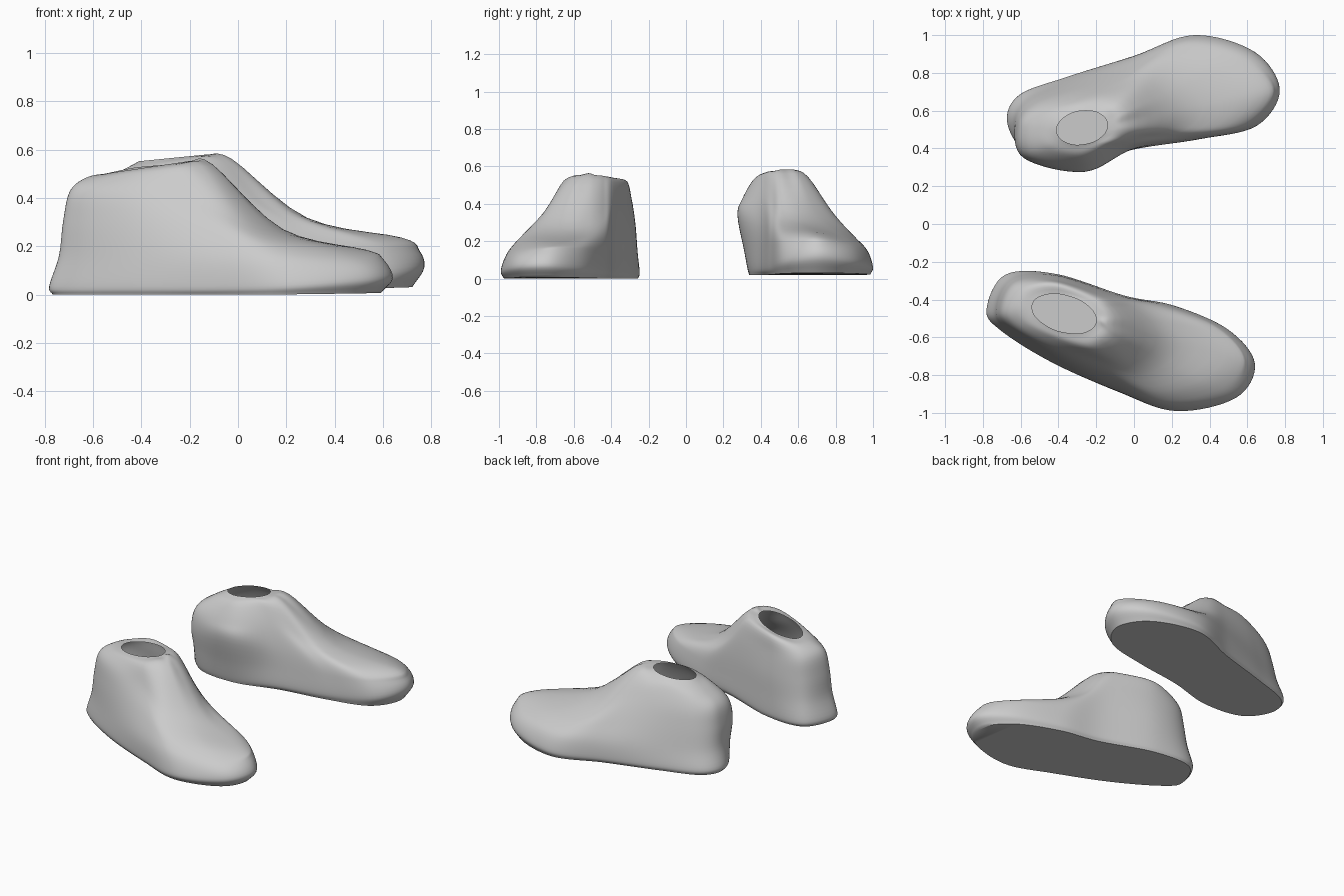
import bpy, bmesh, math
from mathutils import Vector

if "Cube" in bpy.data.objects:
    bpy.data.objects.remove(bpy.data.objects["Cube"])

# Each shoe is a loft of 12 meridians running from the sole edge up to the ankle opening.
# Order: heel, outer side to toe tip, inner side back. y is measured outward.
HOLE_ANGLES = [180, 145, 105, 65, 35, 15, 0, -15, -35, -65, -105, -145]
STEPS_UP, STEPS_ROUND = 5, 8


def catmull(a, b, c, d, t):
    return 0.5 * (2 * b + (c - a) * t + (2 * a - 5 * b + 4 * c - d) * t * t
                  + (3 * b - a - 3 * c + d) * t ** 3)


def smooth_open(pts, steps):
    p = [2 * pts[0] - pts[1]] + pts + [2 * pts[-1] - pts[-2]]
    out = [catmull(*p[i:i + 4], k / steps) for i in range(len(pts) - 1) for k in range(steps)]
    return out + [pts[-1]]


def smooth_closed(pts, steps):
    n = len(pts)
    return [catmull(*[pts[(i + j) % n] for j in (-1, 0, 1, 2)], k / steps)
            for i in range(n) for k in range(steps)]


def make_shoe(name, side, outline, profiles, hole, base, lift):
    hx, hy, rx, ry, skew, hz, slope = hole
    centre = sum((Vector((x, y, 0)) for x, y in outline), Vector()) / len(outline)
    toe_x = max(x for x, y in outline)
    meridians = []
    for (x, y), prof, ang in zip(outline, profiles, HOLE_ANGLES):
        a = math.radians(ang)
        dx = rx * math.cos(a)
        rim = Vector((hx + dx, hy + ry * math.sin(a) + skew * dx, hz + slope * dx))
        edge = Vector((x, y, 0))
        toe = max(0.0, 1 - (toe_x - x) / 0.7) ** 2
        inward = (centre - edge).normalized()
        # sole edge, widest lip, upper, opening rim
        pts = [edge + inward * (0.015 + 0.035 * toe) + Vector((0, 0, base + 0.2 * lift * toe)),
               edge + Vector((0, 0, base + 0.035 + lift * toe))]
        for f, z in prof:
            p = edge.lerp(rim, f)
            p.z = z
            pts.append(p)
        meridians.append(smooth_open(pts + [rim], STEPS_UP))

    bm = bmesh.new()
    rings = []
    for level in zip(*meridians):
        ring = smooth_closed(list(level), STEPS_ROUND)
        rings.append([bm.verts.new((p.x, p.y * side, max(p.z, 0))) for p in ring])
    n = len(rings[0])
    # upper
    for lo, hi in zip(rings, rings[1:]):
        for i in range(n):
            j = (i + 1) % n
            bm.faces.new((lo[i], lo[j], hi[j], hi[i]))
    # sole: strips across from outer to inner edge
    s = rings[0]
    for i in range(n // 2):
        quad = [s[i], s[i + 1], s[n - i - 1], s[(n - i) % n]]
        bm.faces.new(list(dict.fromkeys(quad))[::-1])
    bmesh.ops.recalc_face_normals(bm, faces=bm.faces)
    # outward normals: the sole must face down
    bm.normal_update()
    sole_face = min(bm.faces, key=lambda f: f.calc_center_median().z)
    if sole_face.normal.z > 0:
        bmesh.ops.reverse_faces(bm, faces=bm.faces)
    me = bpy.data.meshes.new(name)
    bm.to_mesh(me)
    bm.free()
    ob = bpy.data.objects.new(name, me)
    bpy.context.collection.objects.link(ob)
    bpy.ops.object.select_all(action='DESELECT')
    ob.select_set(True)
    bpy.context.view_layer.objects.active = ob
    bpy.ops.object.shade_smooth_by_angle(angle=math.radians(50))


# right shoe, flat on the ground
make_shoe(
    "right_shoe", -1,
    [(-.78, .45), (-.71, .56), (-.44, .73), (-.09, .885), (.22, .99), (.54, .92),
     (.64, .74), (.50, .56), (.22, .435), (-.05, .38), (-.41, .265), (-.68, .268)],
    [[(.17, .16), (.24, .30), (.36, .43), (.65, .485)],
     [(.12, .16), (.20, .30), (.33, .42), (.65, .48)],
     [(.07, .15), (.22, .30), (.43, .42), (.75, .50)],
     [(.04, .15), (.27, .28), (.54, .40), (.76, .52)],
     [(.07, .13), (.20, .20), (.50, .32), (.83, .53)],
     [(.05, .13), (.20, .19), (.55, .285), (.86, .53)],
     [(.05, .15), (.13, .185), (.54, .27), (.89, .54)],
     [(.05, .15), (.15, .195), (.52, .29), (.85, .53)],
     [(.04, .13), (.15, .22), (.45, .34), (.78, .53)],
     [(.03, .14), (.12, .28), (.32, .42), (.60, .53)],
     [(.04, .15), (.11, .28), (.30, .42), (.48, .52)],
     [(.15, .16), (.25, .30), (.36, .42), (.62, .49)]],
    (-.37, .475, .17, .10, .2, .527, .15), 0.0, 0.035)

# left shoe, toe slightly raised and ankle leaning inward
make_shoe(
    "left_shoe", 1,
    [(-.67, .53), (-.61, .68), (-.35, .78), (0, .89), (.32, 1.0), (.64, .91),
     (.77, .71), (.65, .52), (.35, .45), (.02, .40), (-.28, .33), (-.55, .365)],
    [[(.12, .17), (.17, .30), (.28, .42), (.60, .49)],
     [(.15, .16), (.28, .30), (.42, .41), (.65, .49)],
     [(.10, .16), (.28, .30), (.48, .42), (.75, .52)],
     [(.05, .16), (.27, .28), (.55, .42), (.77, .52)],
     [(.07, .15), (.22, .22), (.50, .34), (.83, .55)],
     [(.05, .17), (.18, .22), (.55, .325), (.86, .56)],
     [(.02, .18), (.10, .235), (.53, .315), (.88, .56)],
     [(.05, .18), (.15, .235), (.52, .335), (.85, .56)],
     [(.04, .16), (.15, .25), (.50, .385), (.78, .555)],
     [(.02, .16), (.08, .30), (.30, .44), (.65, .555)],
     [(-.2, .15), (-.6, .34), (-.3, .43), (.35, .53)],
     [(-.1, .16), (-.2, .30), (-.05, .42), (.50, .51)]],
    (-.275, .51, .135, .09, .1, .565, .1), 0.02, 0.055)
